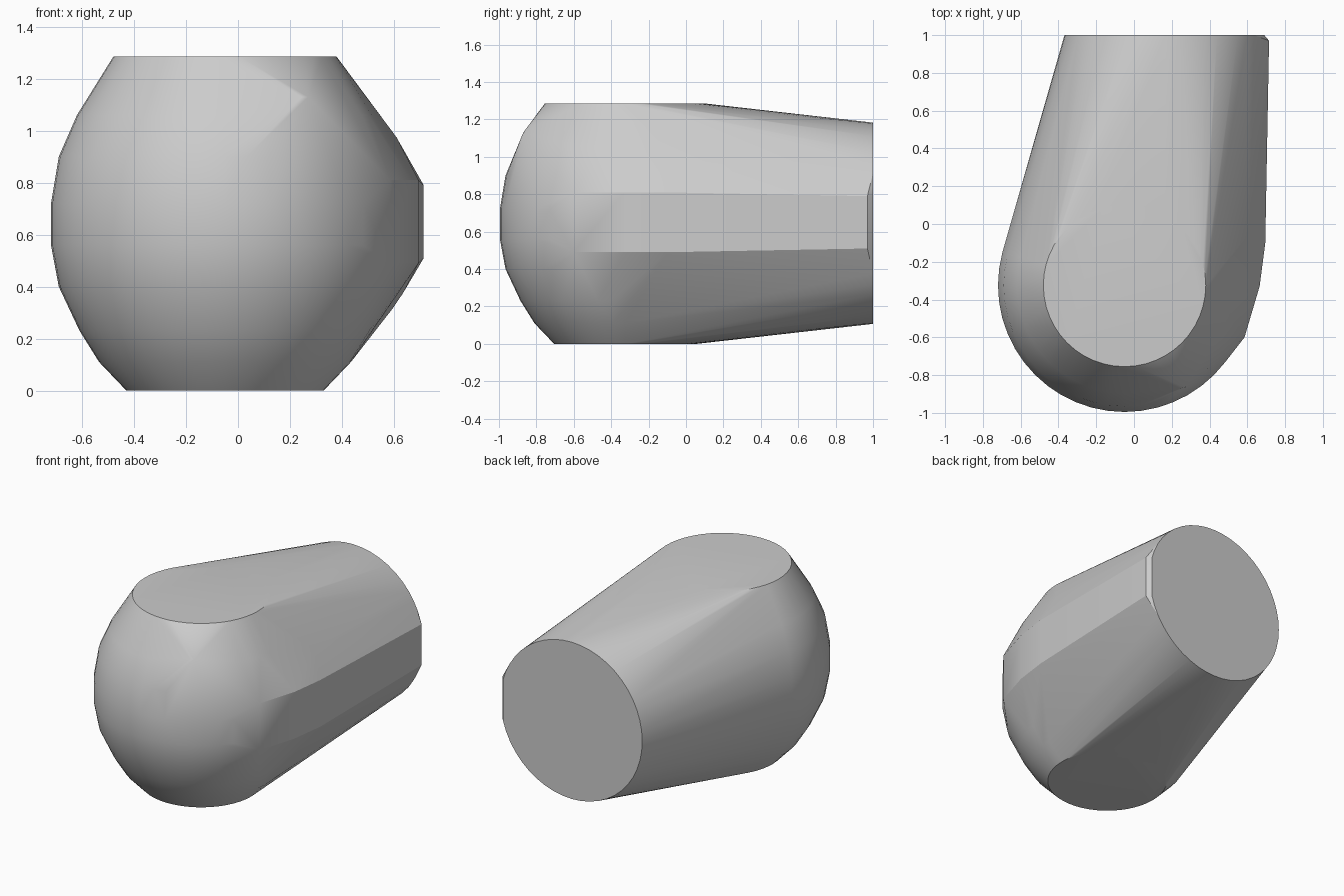
import bpy, bmesh, math
from mathutils import Vector

cube = bpy.data.objects.get("Cube")
if cube:
    bpy.data.objects.remove(cube)

# Plain grey material
grey = bpy.data.materials.new("light_grey")
grey.use_nodes = True
colour = (0.6, 0.6, 0.6, 1)
grey.diffuse_color = colour
grey.node_tree.nodes["Principled BSDF"].inputs["Base Color"].default_value = colour


def ring(centre, radius, u, v, count=48):
    """Points of a circle spanned by the directions u and v."""
    for i in range(count):
        a = math.tau * i / count
        yield Vector(centre) + radius * (math.cos(a) * Vector(u) + math.sin(a) * Vector(v))


X, Y, Z = (1, 0, 0), (0, 1, 0), (0, 0, 1)
points = []

# Rounded front with flat top and bottom discs: height, radius
for z, r in [(0, .38), (.11, .485), (.23, .56), (.4, .64), (.56, .67),
             (.72, .67), (.9, .64), (1.06, .57), (1.285, .43)]:
    points += ring((-.05, -.325, z), r, X, Y)

# Flat disc at the back
points += [p for p in ring((.17, 1, .645), .538, X, Z) if p.x < .702]

# Bulge along the left flank and the small chamfer behind it
for x, y, half in [(.715, .97, .14), (.695, -.1, .16), (.665, -.33, .16), (.585, -.6, .16)]:
    points += [Vector((x, y, .65 - half)), Vector((x, y, .65 + half))]
points.append(Vector((.61, -.05, .975)))

# Small raised tip on the front
points += [Vector((.245, -.87, 1.13)), Vector((.27, -.865, 1.13))]

# Wrap all sections in one convex skin
bm = bmesh.new()
for p in points:
    bm.verts.new(p)
hull = bmesh.ops.convex_hull(bm, input=bm.verts)
inside = {g for g in hull["geom_interior"] + hull["geom_unused"]
          if isinstance(g, bmesh.types.BMVert)}
bmesh.ops.delete(bm, geom=list(inside), context="VERTS")
bmesh.ops.dissolve_limit(bm, angle_limit=math.radians(.5), verts=bm.verts, edges=bm.edges)
bmesh.ops.recalc_face_normals(bm, faces=bm.faces)
mesh = bpy.data.meshes.new("rounded_body")
bm.to_mesh(mesh)
bm.free()
mesh.materials.append(grey)
body = bpy.data.objects.new("rounded_body", mesh)
bpy.context.collection.objects.link(body)

# Smooth skin with crisp disc rims
bpy.ops.object.select_all(action="DESELECT")
body.select_set(True)
bpy.context.view_layer.objects.active = body
bpy.ops.object.shade_smooth_by_angle(angle=math.radians(22))
